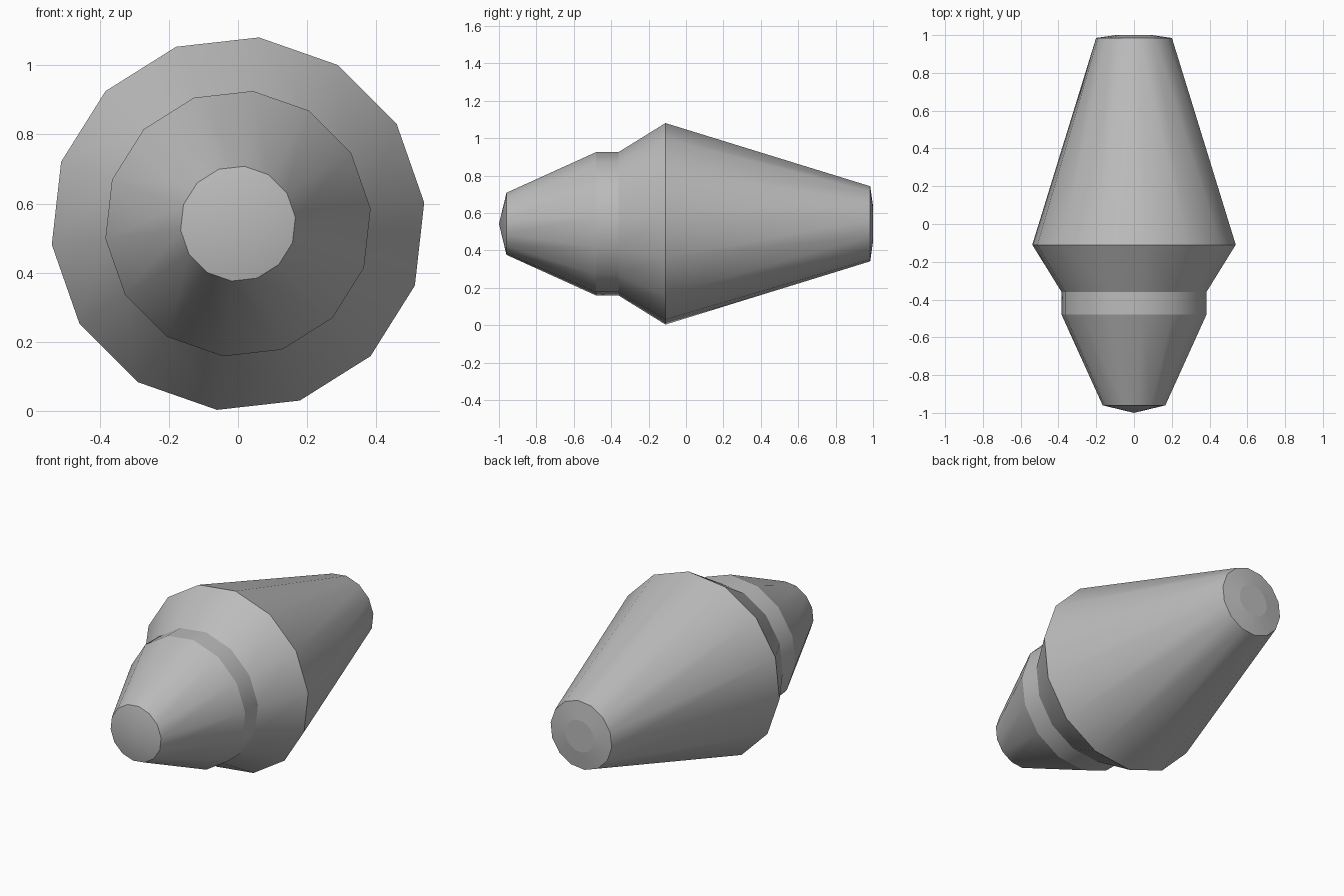
import bpy, bmesh, math

cube = bpy.data.objects.get("Cube")
if cube:
    bpy.data.objects.remove(cube, do_unlink=True)

SIDES = 14
CENTRE_Z = 0.542
TURN = math.radians(360 / 56)   # quarter-step twist of the ring corners

# Plain grey finish
grey = bpy.data.materials.new("plain_grey")
grey.use_nodes = True
colour = (0.5, 0.5, 0.5, 1.0)
grey.diffuse_color = colour
grey.node_tree.nodes["Principled BSDF"].inputs["Base Color"].default_value = colour

# Body profile, nose to tail: (y, radius)
profile = [(-0.96, 0.167), (-0.48, 0.386), (-0.36, 0.386),
           (-0.11, 0.542), (0.985, 0.202), (1.0, 0.095)]

bm = bmesh.new()


def make_ring(y, radius):
    angles = [TURN + 2 * math.pi * i / SIDES for i in range(SIDES)]
    return [bm.verts.new((radius * math.cos(a), y, CENTRE_Z + radius * math.sin(a)))
            for a in angles]


rings = [make_ring(y, r) for y, r in profile]

# Tapered bands between neighbouring rings
for a, b in zip(rings, rings[1:]):
    for i in range(SIDES):
        j = (i + 1) % SIDES
        bm.faces.new((a[i], a[j], b[j], b[i]))

# Pointed nose and flat tail disc
tip = bm.verts.new((0, -1.0, CENTRE_Z))
for i in range(SIDES):
    bm.faces.new((tip, rings[0][(i + 1) % SIDES], rings[0][i]))
bm.faces.new(rings[-1])

bmesh.ops.recalc_face_normals(bm, faces=bm.faces[:])

# Smooth around the body, crisp where the profile bends
for face in bm.faces:
    face.smooth = True
for ring in rings:
    for i in range(SIDES):
        bm.edges.get((ring[i], ring[(i + 1) % SIDES])).smooth = False

mesh = bpy.data.meshes.new("tapered_body")
bm.to_mesh(mesh)
bm.free()
mesh.materials.append(grey)
body = bpy.data.objects.new("tapered_body", mesh)
bpy.context.collection.objects.link(body)
